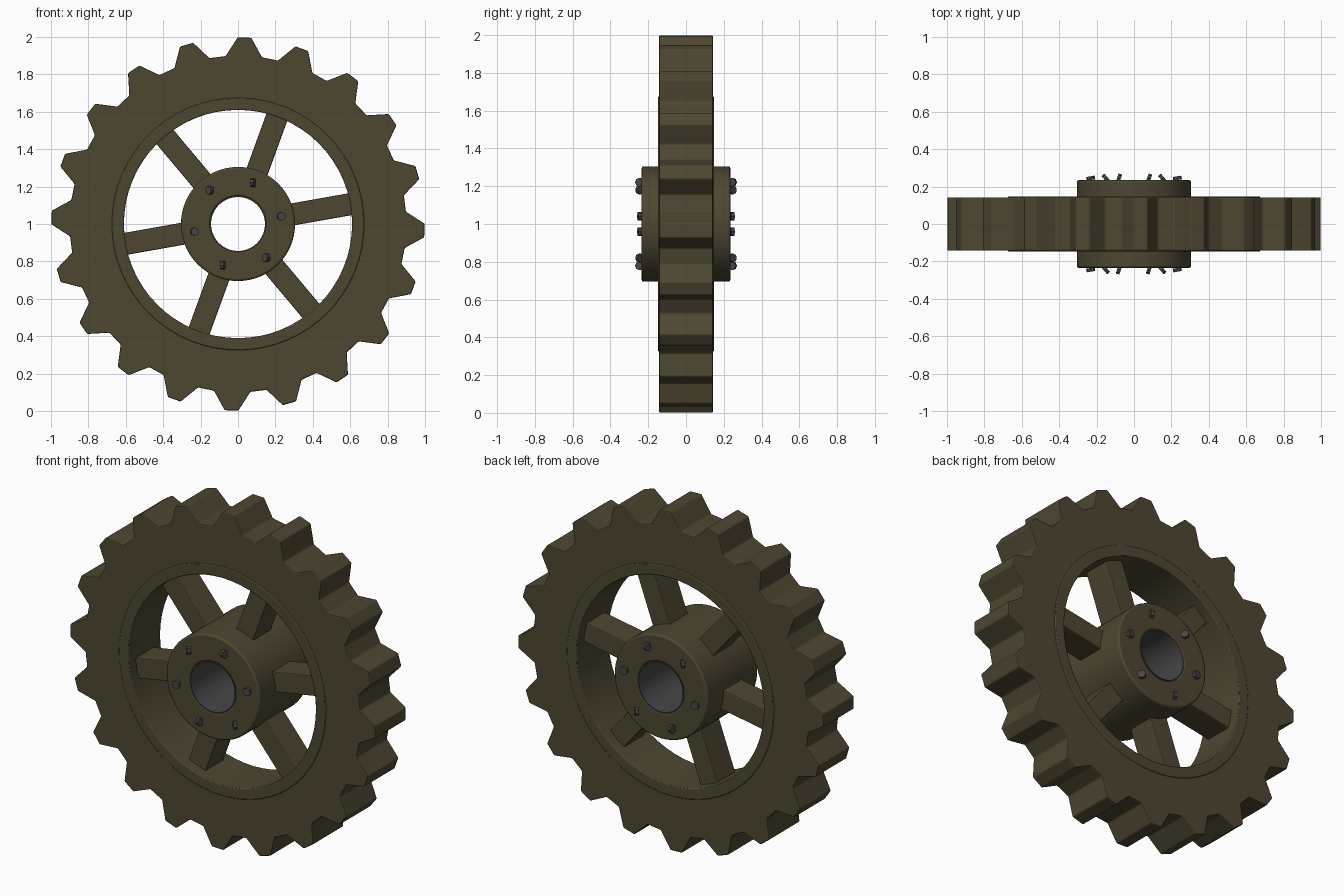
import bpy, bmesh, math
from math import sin, cos, pi, radians
from mathutils import Matrix

cube = bpy.data.objects.get("Cube")
if cube:
    bpy.data.objects.remove(cube, do_unlink=True)


def material(name, rgb):
    m = bpy.data.materials.new(name)
    m.use_nodes = True
    m.diffuse_color = (*rgb, 1)
    m.node_tree.nodes["Principled BSDF"].inputs["Base Color"].default_value = (*rgb, 1)
    return m


OLIVE = material("olive drab paint", (0.075, 0.062, 0.031))
STEEL = material("dark steel", (0.062, 0.062, 0.066))


def finish(name, bm, mat, bevel=0, smooth=False):
    bmesh.ops.recalc_face_normals(bm, faces=bm.faces)
    mesh = bpy.data.meshes.new(name)
    bm.to_mesh(mesh)
    bm.free()
    mesh.materials.append(mat)
    ob = bpy.data.objects.new(name, mesh)
    bpy.context.collection.objects.link(ob)
    ob.location.z = 1
    if bevel:
        mod = ob.modifiers.new("Bevel", 'BEVEL')
        mod.width, mod.segments = bevel, 2
        mod.limit_method, mod.angle_limit = 'ANGLE', radians(35)
    if smooth:
        bpy.ops.object.select_all(action='DESELECT')
        ob.select_set(True)
        bpy.context.view_layer.objects.active = ob
        bpy.ops.object.shade_smooth_by_angle(angle=radians(30))
    return ob


def polar(r, deg):
    return r * cos(radians(deg)), r * sin(radians(deg))


def tube(name, outer, inner, half, mat, bevel=0, smooth=False):
    """Ring along y between two closed outlines with equal point counts."""
    bm = bmesh.new()
    loops = [[bm.verts.new((x, y, z)) for x, z in outline]
             for outline, y in ((outer, -half), (outer, half), (inner, half), (inner, -half))]
    n = len(outer)
    for k in range(4):
        a, b = loops[k], loops[(k + 1) % 4]
        for i in range(n):
            j = (i + 1) % n
            bm.faces.new((a[i], a[j], b[j], b[i]))
    return finish(name, bm, mat, bevel, smooth)


def circle(r, n=64):
    return [polar(r, 360 * i / n) for i in range(n)]


# Toothed rim
TEETH = 20
outline, bore = [], []
for t in range(TEETH):
    centre = -2 + t * 360 / TEETH
    for off, r in ((-6.2, 0.9), (-2.1, 0.998), (2.1, 0.998), (6.2, 0.9)):
        outline.append(polar(r, centre + off))
        bore.append(polar(0.64, centre + off))
tube("toothed_rim", outline, bore, 0.143, OLIVE, bevel=0.006)

# Inner rim band, hub and bore lining
tube("inner_rim_band", circle(0.675), circle(0.61), 0.148, OLIVE, 0.005, True)
tube("hub", circle(0.305), circle(0.148), 0.235, OLIVE, 0.01, True)
tube("bore_lining", circle(0.15), circle(0.144), 0.236, STEEL, 0, True)

# Spokes and hub bolts
for i in range(6):
    a = radians(10 + 60 * i)
    bm = bmesh.new()
    bmesh.ops.create_cube(bm, size=1, matrix=Matrix.Rotation(-a, 4, 'Y')
                          @ Matrix.Translation((0.455, 0, 0))
                          @ Matrix.Diagonal((0.35, 0.17, 0.118, 1)))
    finish(f"spoke_{i + 1}", bm, OLIVE, 0.006)
    for side, label in ((-1, "front"), (1, "back")):
        bm = bmesh.new()
        place = Matrix.Translation((0.235 * cos(a), side * 0.245, 0.235 * sin(a)))
        bmesh.ops.create_cone(bm, cap_ends=True, segments=8, radius1=0.023, radius2=0.023,
                              depth=0.02, matrix=place @ Matrix.Rotation(a, 4, 'Z')
                              @ Matrix.Rotation(pi / 2, 4, 'X'))
        finish(f"{label}_bolt_{i + 1}", bm, STEEL)
